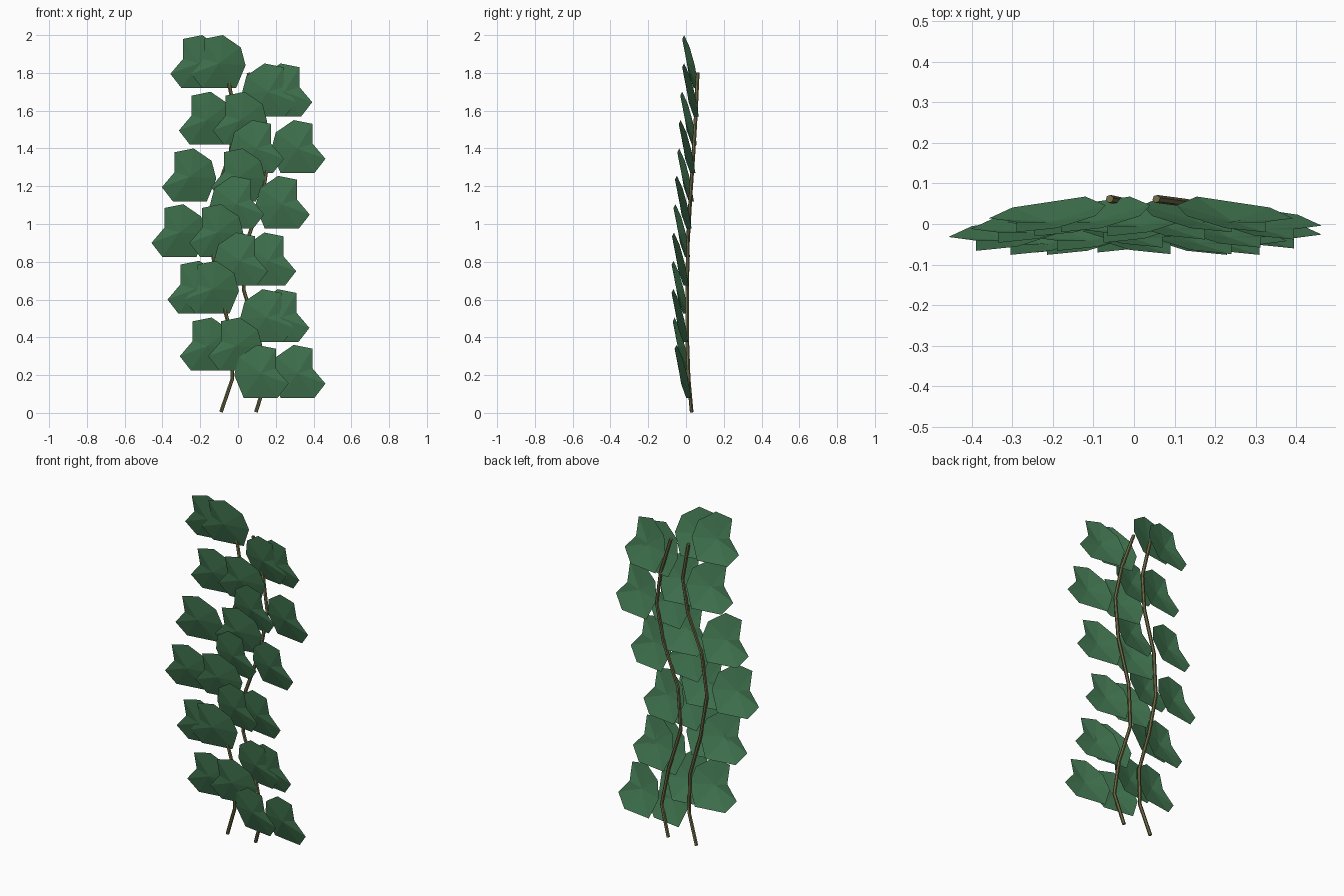
import bpy, bmesh
from mathutils import Vector

if "Cube" in bpy.data.objects:
    bpy.data.objects.remove(bpy.data.objects["Cube"])


def material(name, color):
    m = bpy.data.materials.new(name)
    m.diffuse_color = (*color, 1)
    m.use_nodes = True
    m.node_tree.nodes["Principled BSDF"].inputs["Base Color"].default_value = m.diffuse_color
    return m


green = material("leaf_green", (0.06, 0.20, 0.09))
brown = material("stem_brown", (0.16, 0.15, 0.06))

# Leaf outline relative to its top point: x away from the stem, z up
OUTLINE = [(0, 0), (.10, -.02), (.10, -.125), (.168, -.205), (.11, -.28),
           (-.07, -.28), (-.12, -.16), (-.095, -.065)]
CENTRE = (.02, -.15)


def leaf_point(p, top, side, dome=0):
    # the blade leans: top and outer edge forward, inner bottom against the stem
    y = -.24 * p[1] - .15 * p[0] - dome
    return Vector((top[0] + side * p[0], top[1] + y, top[2] + p[1]))


def add_leaf(name, top, side):
    bm = bmesh.new()
    rim = [bm.verts.new(leaf_point(p, top, side)) for p in OUTLINE]
    mid = bm.verts.new(leaf_point(CENTRE, top, side, .018))
    for i, v in enumerate(rim):
        tri = (v, mid, rim[(i + 1) % len(rim)])
        bm.faces.new(tri if side < 0 else tri[::-1])
    bm.normal_update()
    if sum(f.normal.y for f in bm.faces) > 0:
        bmesh.ops.reverse_faces(bm, faces=bm.faces[:])
    mesh = bpy.data.meshes.new(name)
    bm.to_mesh(mesh)
    bm.free()
    mesh.materials.append(green)
    bpy.context.collection.objects.link(bpy.data.objects.new(name, mesh))


def add_stem(name, path):
    cu = bpy.data.curves.new(name, 'CURVE')
    cu.dimensions = '3D'
    cu.bevel_depth = .01
    cu.bevel_resolution = 1
    cu.use_fill_caps = True
    sp = cu.splines.new('POLY')
    sp.points.add(len(path) - 1)
    for pt, co in zip(sp.points, path):
        pt.co = (*co, 1)
        pt.radius = 1.0
    sp.use_smooth = False
    cu.materials.append(brown)
    bpy.context.collection.objects.link(bpy.data.objects.new(name, cu))


# Two winding stems
add_stem("left_stem", [(-.09, .03, .005), (-.03, .014, .18), (-.03, .006, .4),
                       (-.10, .006, .65), (-.145, .01, .9), (-.12, .024, 1.15),
                       (-.04, .04, 1.38), (-.015, .052, 1.58), (-.06, .062, 1.8)])
add_stem("right_stem", [(.095, .03, .005), (.15, .014, .18), (.11, .006, .4),
                        (.03, .006, .65), (.045, .01, .9), (.13, .024, 1.15),
                        (.165, .04, 1.38), (.13, .052, 1.58), (.055, .062, 1.8)])

# Leaf rows from the top down: top z, forward y, x on each stem; sides alternate
ROWS = [(2.00, -.010, -.19, -.08), (1.85, -.010, .14, .225),
        (1.70, -.020, -.145, .035), (1.55, -.028, .075, .295),
        (1.40, -.036, -.235, .025), (1.255, -.048, -.03, .212),
        (1.105, -.056, -.29, -.09), (.955, -.064, -.01, .14),
        (.805, -.066, -.205, -.115), (.655, -.066, .13, .21),
        (.505, -.060, -.14, .01), (.36, -.050, .10, .295)]
for i, (z, y, xa, xb) in enumerate(ROWS):
    side = -1 if i % 2 == 0 else 1
    add_leaf(f"left_stem_leaf_{i + 1}", (xa, y, z), side)
    add_leaf(f"right_stem_leaf_{i + 1}", (xb, y, z), side)
